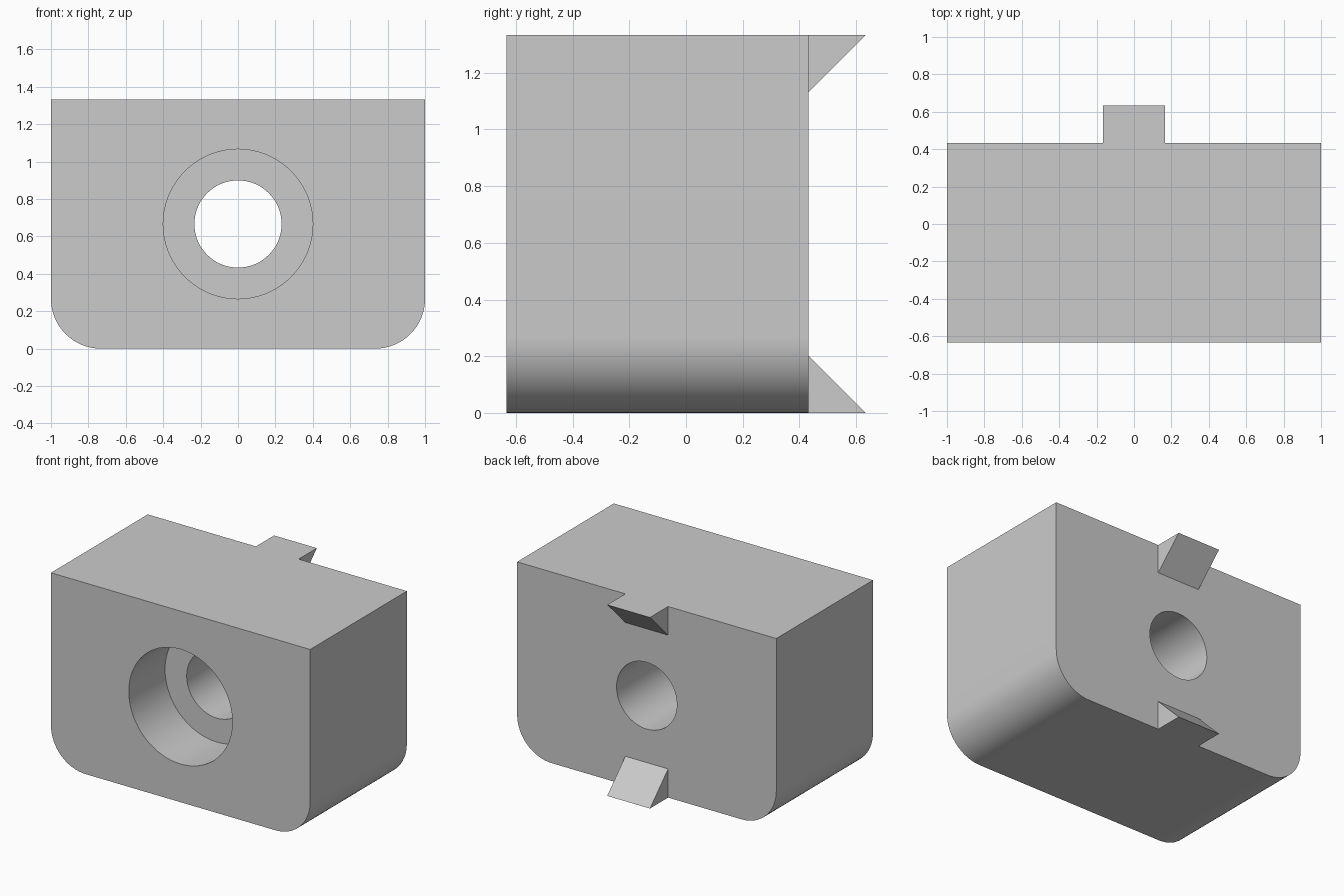
import bpy
import bmesh
from math import sin, cos, pi
from mathutils import Vector

cube = bpy.data.objects.get("Cube")
if cube:
    bpy.data.objects.remove(cube, do_unlink=True)

HEIGHT = 1.333
FRONT, BACK = -0.633, 0.433
CORNER = 0.267
CENTRE_Z = HEIGHT / 2
TAB = 0.2
TAB_HALF = 0.165

grey = bpy.data.materials.new("plain grey")
grey.use_nodes = True
grey.diffuse_color = (0.6, 0.6, 0.6, 1)
grey.node_tree.nodes["Principled BSDF"].inputs["Base Color"].default_value = grey.diffuse_color


def prism(name, outline, sweep):
    """Extrude a closed outline of 3D points along a vector."""
    bm = bmesh.new()
    face = bm.faces.new([bm.verts.new(p) for p in outline])
    top = bmesh.ops.extrude_face_region(bm, geom=[face])["geom"]
    bmesh.ops.translate(bm, vec=Vector(sweep),
                        verts=[v for v in top if isinstance(v, bmesh.types.BMVert)])
    bmesh.ops.recalc_face_normals(bm, faces=bm.faces)
    mesh = bpy.data.meshes.new(name)
    bm.to_mesh(mesh)
    bm.free()
    mesh.materials.append(grey)
    obj = bpy.data.objects.new(name, mesh)
    bpy.context.collection.objects.link(obj)
    return obj


def arc(cx, cz, radius, start, end, steps, y):
    angles = [start + (end - start) * i / steps for i in range(steps + 1)]
    return [(cx + radius * cos(a), y, cz + radius * sin(a)) for a in angles]


# Block with rounded lower corners
outline = [(1, FRONT, HEIGHT), (-1, FRONT, HEIGHT)]
outline += arc(CORNER - 1, CORNER, CORNER, pi, 1.5 * pi, 16, FRONT)
outline += arc(1 - CORNER, CORNER, CORNER, 1.5 * pi, 2 * pi, 16, FRONT)
block = prism("block", outline, (0, BACK - FRONT, 0))

# Through hole and the wider recess at the front
bpy.context.view_layer.objects.active = block
for name, radius, end in (("bolt_hole", 0.233, BACK + 0.1), ("front_recess", 0.4, FRONT + 0.4)):
    start = FRONT - 0.1
    circle = arc(0, CENTRE_Z, radius, 0, 2 * pi, 72, start)[:-1]
    cutter = prism(name + "_cutter", circle, (0, end - start, 0))
    cutter.hide_render = True
    cut = block.modifiers.new(name, "BOOLEAN")
    cut.operation = "DIFFERENCE"
    cut.solver = "EXACT"
    cut.object = cutter
    bpy.ops.object.modifier_apply(modifier=cut.name)
    bpy.data.objects.remove(cutter, do_unlink=True)

bpy.ops.object.select_all(action="DESELECT")
block.select_set(True)
bpy.ops.object.shade_smooth_by_angle(angle=pi / 6)

# Wedge tabs on the back, flush with the top and bottom
for name, edge, inward in (("upper_tab", HEIGHT, -TAB), ("lower_tab", 0, TAB)):
    triangle = [(-TAB_HALF, BACK, edge), (-TAB_HALF, BACK + TAB, edge),
                (-TAB_HALF, BACK, edge + inward)]
    prism(name, triangle, (2 * TAB_HALF, 0, 0))
